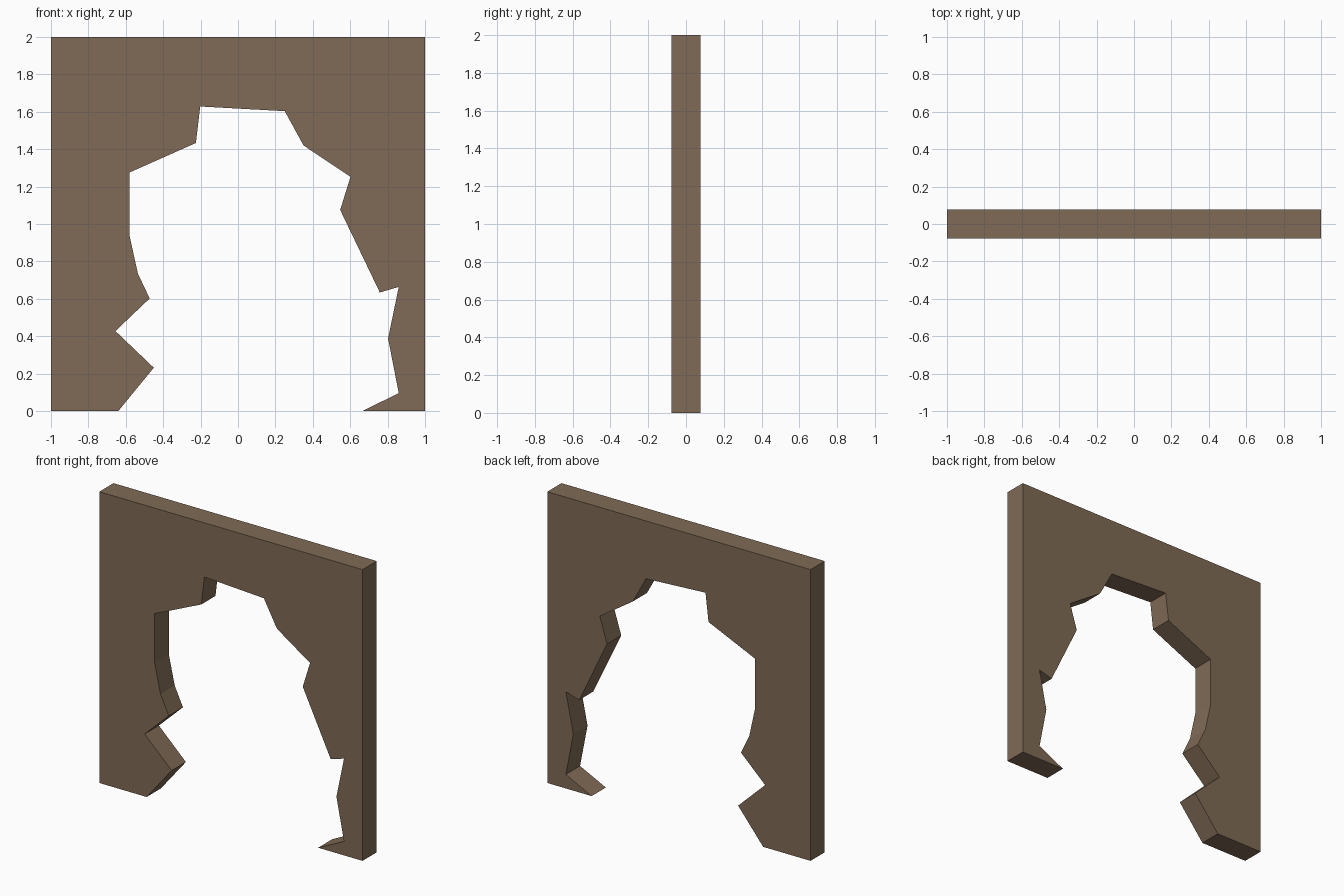
import bpy, bmesh

if "Cube" in bpy.data.objects:
    bpy.data.objects.remove(bpy.data.objects["Cube"])

HALF_DEPTH = 0.077

# Single flat colour
stone = bpy.data.materials.new("brown_stone")
stone.diffuse_color = (0.215, 0.146, 0.092, 1)
stone.use_nodes = True
stone.node_tree.nodes["Principled BSDF"].inputs["Base Color"].default_value = stone.diffuse_color

# Front outline: outer rectangle, then the broken opening from left foot to right foot
outer = [(0.663, 0), (1, 0), (1, 2), (-1, 2), (-1, 0)]
opening = [(-0.64, 0), (-0.45, 0.232), (-0.655, 0.428), (-0.472, 0.602),
           (-0.535, 0.735), (-0.58, 0.94), (-0.58, 1.275), (-0.225, 1.433),
           (-0.202, 1.628), (0.25, 1.603), (0.35, 1.42), (0.601, 1.252),
           (0.546, 1.075), (0.758, 0.634), (0.859, 0.664), (0.802, 0.388),
           (0.859, 0.096)]

# Broken wall: extrude the outline through the wall thickness
bm = bmesh.new()
front = bm.faces.new([bm.verts.new((x, -HALF_DEPTH, z)) for x, z in outer + opening])
ext = bmesh.ops.extrude_face_region(bm, geom=[front], use_keep_orig=True)
moved = [g for g in ext["geom"] if isinstance(g, bmesh.types.BMVert)]
bmesh.ops.translate(bm, verts=moved, vec=(0, 2 * HALF_DEPTH, 0))
bmesh.ops.recalc_face_normals(bm, faces=bm.faces)
bmesh.ops.triangulate(bm, faces=[f for f in bm.faces if len(f.verts) > 4])

mesh = bpy.data.meshes.new("broken_wall")
bm.to_mesh(mesh)
bm.free()
mesh.materials.append(stone)
wall = bpy.data.objects.new("broken_wall", mesh)
bpy.context.collection.objects.link(wall)
